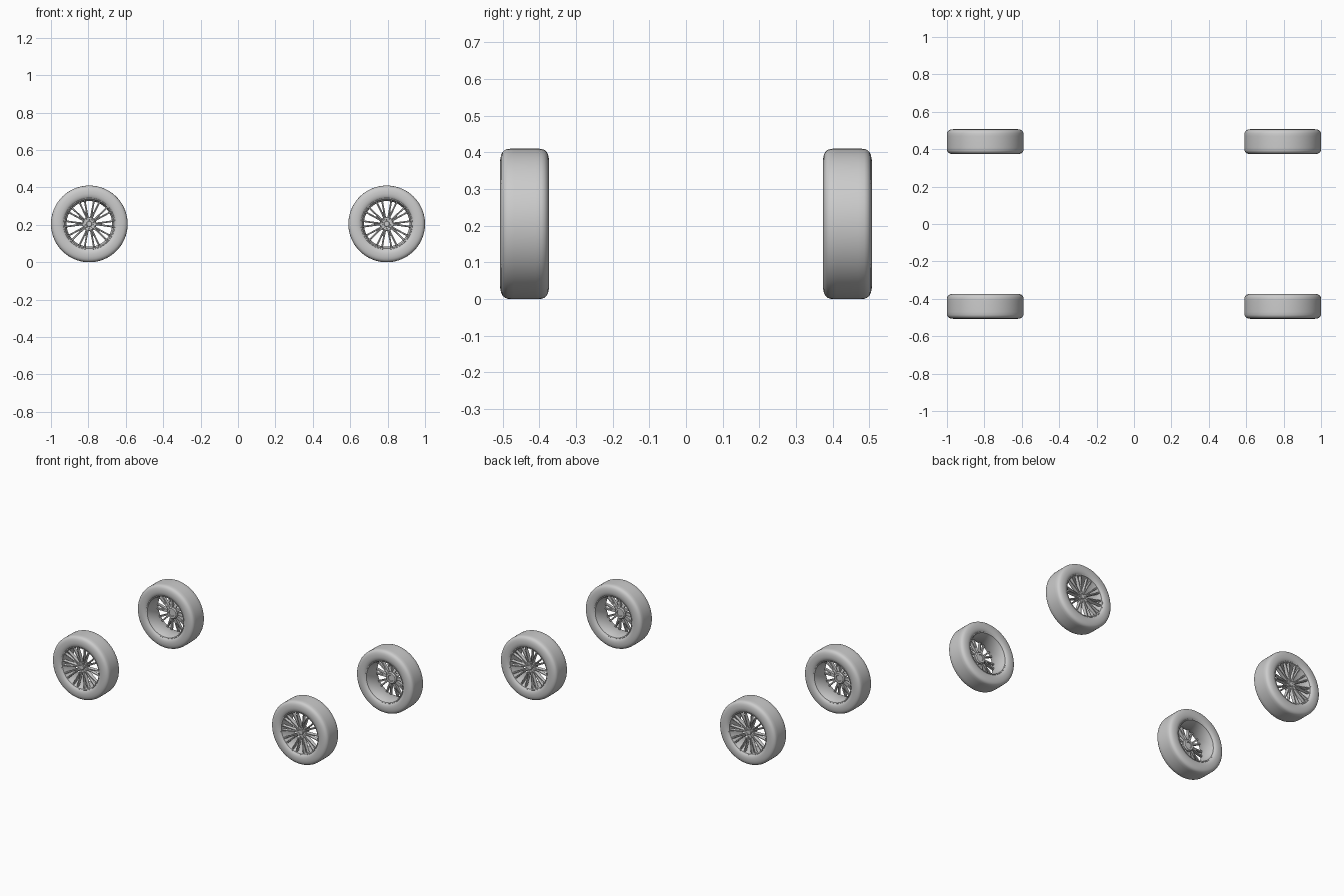
import bpy, bmesh
from math import sin, cos, radians, pi
from mathutils import Matrix, Vector

if "Cube" in bpy.data.objects:
    bpy.data.objects.remove(bpy.data.objects["Cube"])

CX, CY, R = 0.795, 0.44, 0.205
# local wheel frame: axis along y, outer face towards -y


def finish(bm, name, angle=35):
    bmesh.ops.remove_doubles(bm, verts=bm.verts, dist=1e-6)
    bmesh.ops.recalc_face_normals(bm, faces=bm.faces)
    me = bpy.data.meshes.new(name)
    bm.to_mesh(me)
    bm.free()
    ob = bpy.data.objects.new(name, me)
    bpy.context.collection.objects.link(ob)
    bpy.ops.object.select_all(action='DESELECT')
    ob.select_set(True)
    bpy.context.view_layer.objects.active = ob
    bpy.ops.object.shade_smooth_by_angle(angle=radians(angle))
    return ob


def lathe(name, profile, closed=True, steps=80):
    """Revolve (radius, y) points around the y axis."""
    bm = bmesh.new()
    vs = [bm.verts.new((r, y, 0)) for r, y in profile]
    es = [bm.edges.new(p) for p in zip(vs, vs[1:])]
    if closed:
        es.append(bm.edges.new((vs[-1], vs[0])))
    bmesh.ops.spin(bm, geom=vs + es, cent=(0, 0, 0), axis=(0, 1, 0),
                   angle=2 * pi, steps=steps, use_duplicate=False)
    return finish(bm, name)


def loft(bm, rings):
    rows = [[bm.verts.new(p) for p in ring] for ring in rings]
    n = len(rows[0])
    for a, b in zip(rows, rows[1:]):
        for i in range(n):
            bm.faces.new((a[i], a[(i + 1) % n], b[(i + 1) % n], b[i]))
    bm.faces.new(rows[0])
    bm.faces.new(rows[-1][::-1])


def polar(r, ang, y):
    return Vector((r * cos(ang), y, r * sin(ang)))


def bar(bm, stations):
    """Chamfered bar; each station is (radius, angle, half width, front y, back y)."""
    rings = []
    for r, a, w, f, b in stations:
        c = polar(r, a, 0)
        t = Vector((-sin(a), 0, cos(a)))
        sec = [(-w, b), (-w, f + .004), (-w * .55, f), (w * .55, f), (w, f + .004), (w, b)]
        rings.append([c + t * u + Vector((0, y, 0)) for u, y in sec])
    loft(bm, rings)


# tyre
side = [(.134, .055), (.140, .061), (.150, .0655), (.162, .067), (.176, .0665),
        (.188, .064), (.196, .060), (.2015, .054), (.2045, .046), (R, .030)]
tyre = lathe("tyre", [(r, -y) for r, y in side] + [(r, y) for r, y in reversed(side)])

# rim barrel with lips at both edges
rim = lathe("rim_barrel", [
    (.132, -.058), (.137, -.060), (.140, -.057), (.138, -.045), (.134, -.03),
    (.134, .045), (.139, .056), (.136, .060), (.131, .058), (.127, .045),
    (.122, .02), (.122, -.02), (.128, -.045)])

# ten split spokes
bm = bmesh.new()
for k in range(10):
    a = k * pi / 5
    for s in (-1, 1):
        bar(bm, [(.020, a + s * radians(5), .0045, -.040, -.016),
                 (.050, a + s * radians(5.5), .0045, -.045, -.022),
                 (.090, a + s * radians(6.2), .0045, -.051, -.030),
                 (.115, a + s * radians(6.6), .0046, -.054, -.036),
                 (.132, a + s * radians(6.8), .0055, -.055, -.038)])
    # web joining the pair
    bar(bm, [(.020, a, .003, -.032, -.016), (.068, a, .006, -.038, -.026)])
spokes = finish(bm, "spokes", 30)

# hub and centre cap
hub = lathe("hub", [(0, -.044), (.013, -.044), (.015, -.042), (.0155, -.038),
                    (.034, -.040), (.037, -.037), (.038, -.012), (.032, -.006),
                    (.020, -.006), (.018, -.010), (0, -.010)], closed=False, steps=40)

# five wheel nuts
bm = bmesh.new()
for k in range(5):
    c = polar(.026, pi / 2 + k * 2 * pi / 5, -.040)
    bmesh.ops.create_cone(bm, cap_ends=True, segments=6, radius1=.0045, radius2=.0038,
                          depth=.009, matrix=Matrix.Translation(c) @ Matrix.Rotation(pi / 2, 4, 'X'))
nuts = finish(bm, "wheel_nuts", 30)

# place four wheels, outer faces pointing outwards
parts = [tyre, rim, spokes, hub, nuts]
for label, x, y in (("front_left", -CX, -CY), ("front_right", CX, -CY),
                    ("back_left", -CX, CY), ("back_right", CX, CY)):
    for p in parts:
        ob = p if label == "front_left" else p.copy()
        if ob is not p:
            bpy.context.collection.objects.link(ob)
        ob.name = p.data.name + "_" + label
        ob.location = (x, y, R)
        ob.rotation_euler = (0, 0, pi if y > 0 else 0)
